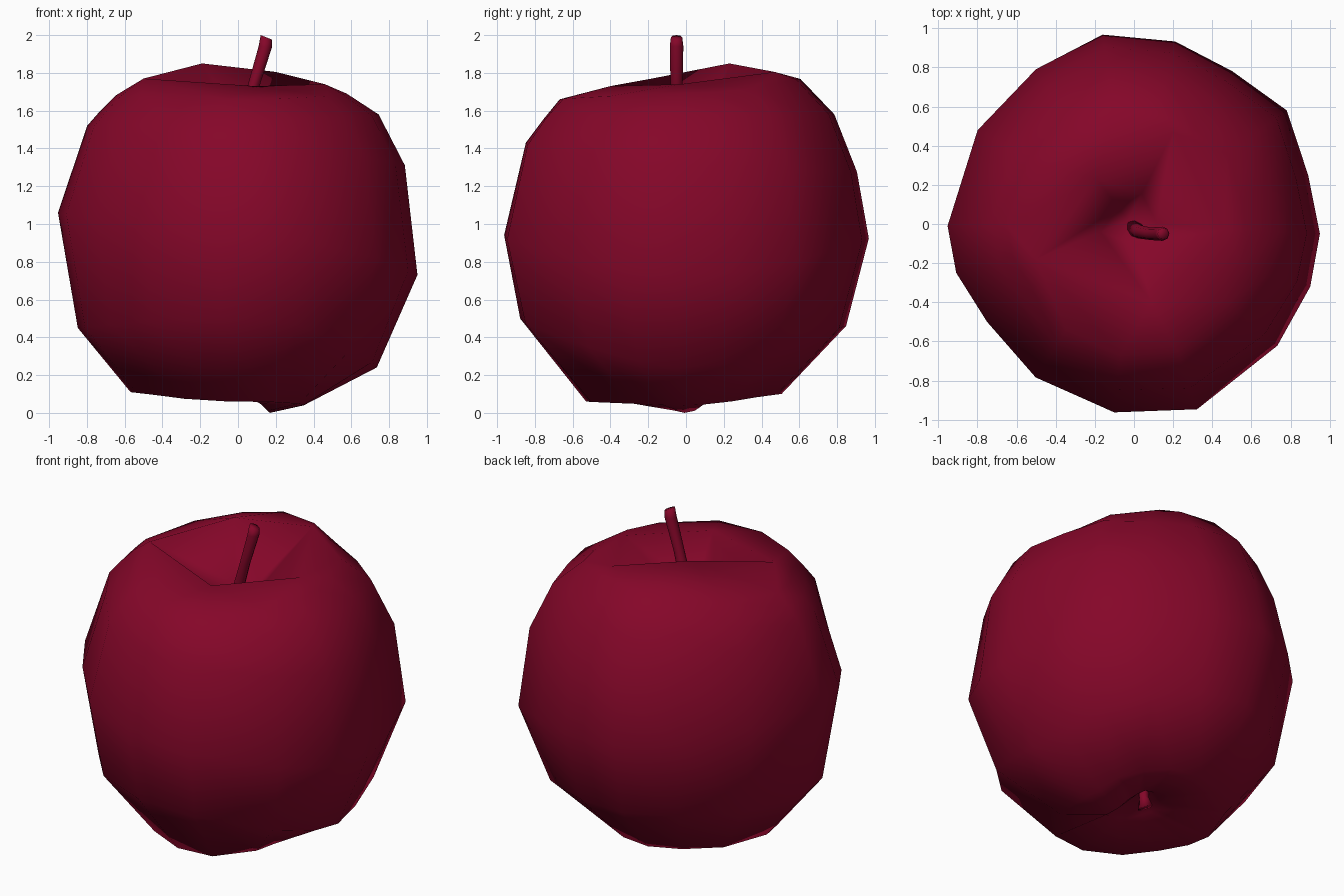
import bpy, bmesh, math

if "Cube" in bpy.data.objects:
    bpy.data.objects.remove(bpy.data.objects["Cube"])

skin = bpy.data.materials.new("dark red skin")
skin.diffuse_color = (0.235, 0.002, 0.022, 1)
skin.use_nodes = True
skin.node_tree.nodes["Principled BSDF"].inputs["Base Color"].default_value = skin.diffuse_color


def loft(name, rings, start, end):
    """Skin a stack of rings, closing both ends with a fan to a point."""
    bm = bmesh.new()
    loops = [[bm.verts.new(p) for p in ring] for ring in rings]
    n = len(loops[0])
    for a, b in zip(loops, loops[1:]):
        for i in range(n):
            j = (i + 1) % n
            bm.faces.new((a[i], a[j], b[j], b[i]))
    for loop, tip in ((loops[0], start), (loops[-1], end)):
        v = bm.verts.new(tip)
        for i in range(n):
            bm.faces.new((loop[i], loop[(i + 1) % n], v))
    bmesh.ops.remove_doubles(bm, verts=bm.verts, dist=0.0005)
    bmesh.ops.recalc_face_normals(bm, faces=bm.faces)
    for f in bm.faces:
        f.smooth = True
    me = bpy.data.meshes.new(name)
    bm.to_mesh(me)
    bm.free()
    me.materials.append(skin)
    ob = bpy.data.objects.new(name, me)
    bpy.context.collection.objects.link(ob)
    return ob


# Uneven outline seen from the top
outline = [(0.95, -0.05), (0.89, 0.25), (0.78, 0.58), (0.50, 0.78), (0.21, 0.93),
           (-0.16, 0.965), (-0.50, 0.79), (-0.80, 0.48), (-0.955, -0.01),
           (-0.91, -0.25), (-0.75, -0.50), (-0.50, -0.78), (-0.10, -0.955),
           (0.32, -0.94), (0.73, -0.62), (0.90, -0.32)]

# Lopsided profiles (radius, height) from shoulder to base hollow
right = [(.58, 1.69), (.75, 1.58), (.89, 1.31), (.957, .73), (.74, .24), (.35, .04), (.17, .0)]
back = [(.60, 1.77), (.78, 1.58), (.90, 1.27), (.96, .92), (.84, .46), (.50, .10), (.14, .14)]
left = [(.65, 1.68), (.73, 1.60), (.80, 1.52), (.955, 1.06), (.85, .45), (.57, .11), (.16, .14)]
front = [(.67, 1.66), (.76, 1.55), (.85, 1.43), (.965, .94), (.88, .50), (.53, .06), (.16, .10)]

# Five-cornered rim of the stem hollow, and the deepest point inside
rim = [(-0.19, 0.23, 1.85), (0.20, 0.47, 1.805), (0.46, -0.03, 1.74),
       (0.09, -0.40, 1.73), (-0.50, -0.18, 1.77)]
pit = (-0.03, 0.02, 1.42)


def nearest_corner(x, y):
    d = math.hypot(x, y)
    return max(rim, key=lambda p: (p[0] * x + p[1] * y) / (d * math.hypot(p[0], p[1])))


# Apple body: hollow, rim, then the four profiles blended around the outline
corners = [nearest_corner(x, y) for x, y in outline]
inner = [(pit[0] + .3 * (x - pit[0]), pit[1] + .3 * (y - pit[1]), 1.53) for x, y, z in corners]
rings = [inner, corners]
for k in range(len(right)):
    ring = []
    for x, y in outline:
        d = math.hypot(x, y)
        c, s = x / d, y / d
        px = (right if c > 0 else left)[k]
        py = (back if s > 0 else front)[k]
        r = (px[0] * c * c + py[0] * s * s) * d / 0.957
        z = px[1] * c * c + py[1] * s * s
        ring.append((r * c, r * s, z))
    rings.append(ring)
loft("apple_body", rings, pit, (-0.05, 0.03, 0.22))


def tube(name, path, sides, slant):
    """Round tube along (x, y, z, radius) points, with a slanted tip."""
    rings = []
    for i, (x, y, z, r) in enumerate(path):
        t = slant if i == len(path) - 1 else 0
        rings.append([(x + r * math.cos(a), y + r * math.sin(a), z - t * math.cos(a))
                      for a in (2 * math.pi * q / sides for q in range(sides))])
    return loft(name, rings, path[0][:3], path[-1][:3])


# Bent stem
tube("stem", [(-0.01, -0.02, 1.40, .045), (0.03, -0.04, 1.56, .035),
              (0.085, -0.05, 1.74, .032), (0.145, -0.05, 1.94, .036),
              (0.150, -0.05, 1.988, .030)], 8, 0.012)

# Dried blossom end in the base hollow
tube("blossom_end", [(-0.05, 0.03, 0.26, .03), (-0.05, 0.03, 0.16, .03),
                     (-0.06, 0.03, 0.10, .045)], 6, 0.02)
